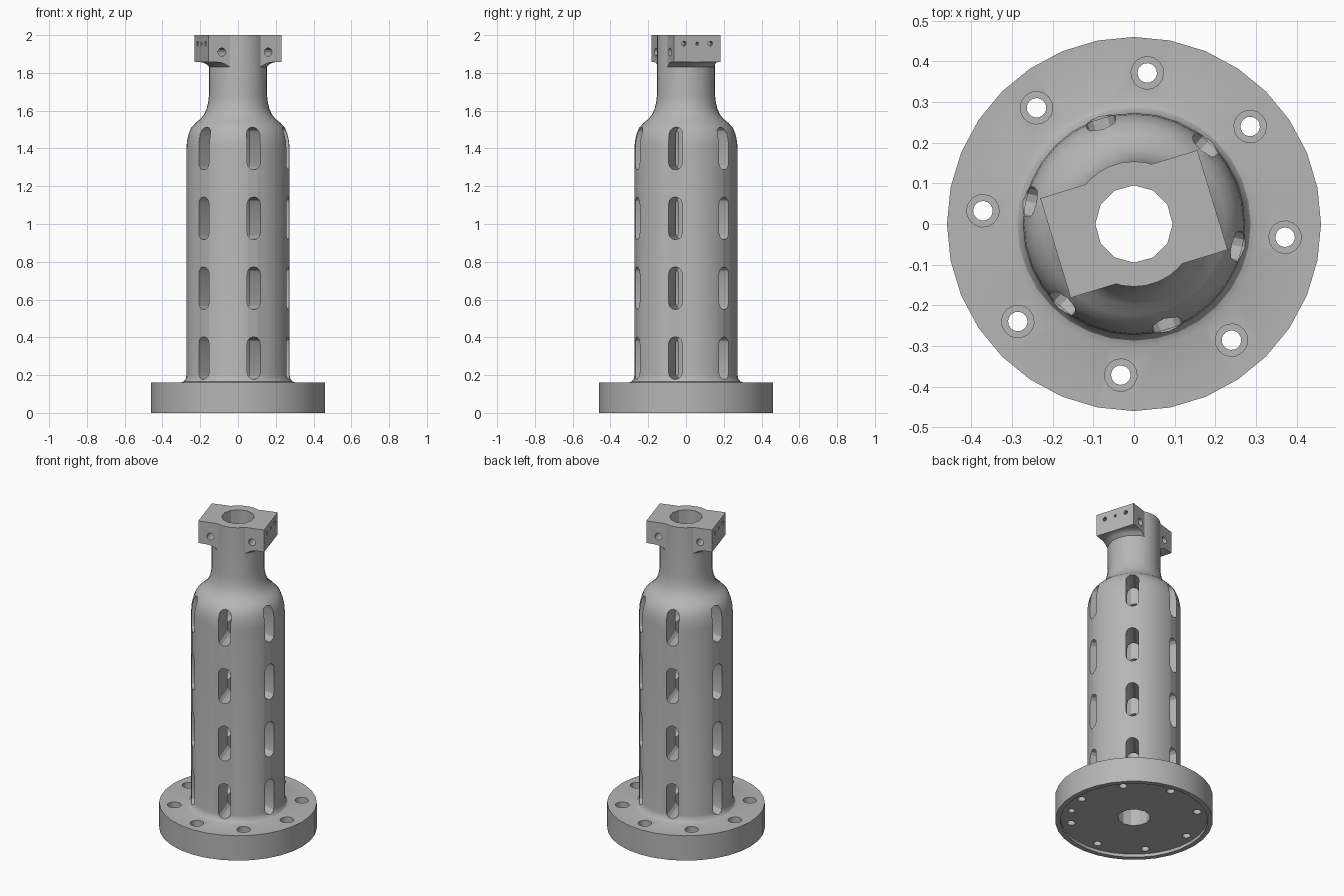
import bpy, bmesh
from math import radians, cos, sin, pi
from mathutils import Matrix

cube = bpy.data.objects.get("Cube")
if cube:
    bpy.data.objects.remove(cube, do_unlink=True)

metal = bpy.data.materials.new("satin_grey_metal")
metal.use_nodes = True
grey = (0.47, 0.47, 0.47, 1)
metal.diffuse_color = grey
for node in metal.node_tree.nodes:
    if node.type == 'BSDF_PRINCIPLED':
        node.inputs["Base Color"].default_value = grey


def turn_z(deg):
    return Matrix.Rotation(radians(deg), 4, 'Z')


def loft(bm, rings, matrix):
    """Skin a list of equal point rings and cap both ends."""
    rows = [[bm.verts.new(matrix @ Matrix.Translation(p).to_translation()) for p in ring] for ring in rings]
    n = len(rows[0])
    for a, b in zip(rows, rows[1:]):
        for i in range(n):
            j = (i + 1) % n
            bm.faces.new((a[i], a[j], b[j], b[i]))
    bm.faces.new(rows[0][::-1])
    bm.faces.new(rows[-1])


def lathe(bm, profile, sides, matrix=Matrix()):
    """Turn a (radius, height) profile around z."""
    loft(bm, [[(r * cos(2 * pi * i / sides), r * sin(2 * pi * i / sides), z)
               for i in range(sides)] for r, z in profile], matrix)


def box(bm, half_x, half_y, z0, z1, matrix=Matrix()):
    loft(bm, [[(-half_x, -half_y, z), (half_x, -half_y, z),
               (half_x, half_y, z), (-half_x, half_y, z)] for z in (z0, z1)], matrix)


def make(name, bm):
    bmesh.ops.recalc_face_normals(bm, faces=bm.faces)
    mesh = bpy.data.meshes.new(name)
    bm.to_mesh(mesh)
    bm.free()
    mesh.materials.append(metal)
    ob = bpy.data.objects.new(name, mesh)
    bpy.context.collection.objects.link(ob)
    return ob


def combine(target, tool, operation):
    """Apply a boolean and discard the tool."""
    tool.hide_render = True
    mod = target.modifiers.new(operation.lower(), 'BOOLEAN')
    mod.operation, mod.object, mod.solver = operation, tool, 'EXACT'
    bpy.context.view_layer.objects.active = target
    bpy.ops.object.modifier_apply(modifier=mod.name)
    bpy.data.objects.remove(tool, do_unlink=True)


# Flange, barrel, shoulder and neck turned as one solid
bm = bmesh.new()
lathe(bm, [(0.43, 0.02), (0.43, 0), (0.46, 0), (0.46, 0.16), (0.305, 0.16),
           (0.287, 0.167), (0.277, 0.18), (0.273, 0.20), (0.273, 1.40),
           (0.27, 1.44), (0.262, 1.475), (0.248, 1.51), (0.225, 1.535),
           (0.2, 1.555), (0.18, 1.58), (0.166, 1.61), (0.158, 1.645),
           (0.154, 1.68), (0.154, 2.05)], 32)
body = make("flanged_barrel", bm)

# Clamp block at the top, with a flared underside
TILT = 17
bm = bmesh.new()
box(bm, 0.202, 0.128, 1.8, 2.04, turn_z(TILT))
block = make("clamp_block", bm)
bm = bmesh.new()
lathe(bm, [(0.14, 1.822), (0.155, 1.833), (0.168, 1.846), (0.185, 1.855),
           (0.21, 1.858), (0.3, 1.86), (0.3, 2.06)], 32)
combine(block, make("block_flare", bm), 'INTERSECT')
combine(body, block, 'UNION')

# Level the top
bm = bmesh.new()
box(bm, 0.5, 0.5, 2.0, 2.2)
combine(body, make("top_trim", bm), 'DIFFERENCE')

# Bore through the whole length
bm = bmesh.new()
lathe(bm, [(0.095, -0.1), (0.095, 2.2)], 12)
combine(body, make("bore_cutter", bm), 'DIFFERENCE')

# Four rows of six rounded slots
bm = bmesh.new()
half_w, straight = 0.037, 0.076
outline = []
for k in range(14):
    a = pi * (k if k < 7 else k - 1) / 6
    outline.append((half_w * cos(a), half_w * sin(a) + (straight if k < 7 else -straight)))
for row in range(4):
    for k in range(6):
        z = 0.29 + 0.37 * row
        loft(bm, [[(r, y, z + h) for y, h in outline] for r in (0.07, 0.4)],
             turn_z(-12 + 60 * k))
combine(body, make("slot_cutter", bm), 'DIFFERENCE')

# Counterbored flange holes and one locating hole underneath
bm = bmesh.new()
for k in range(8):
    lathe(bm, [(0.024, -0.05), (0.024, 0.09), (0.04, 0.09), (0.04, 0.2)], 16,
          turn_z(-5 + 45 * k) @ Matrix.Translation((0.373, 0, 0)))
lathe(bm, [(0.02, -0.05), (0.02, 0.07)], 12,
      turn_z(-28) @ Matrix.Translation((0.373, 0, 0)))
combine(body, make("flange_hole_cutter", bm), 'DIFFERENCE')

# Clamp block holes: cross holes, then small blind holes in both ends
bm = bmesh.new()
for side in (-1, 1):
    lathe(bm, [(0.022, -0.3), (0.022, 0.3)], 12,
          turn_z(TILT) @ Matrix.Translation((0.128 * side, 0, 1.91))
          @ Matrix.Rotation(pi / 2, 4, 'X'))
    for t, r in ((-0.073, 0.013), (0, 0.008), (0.073, 0.013)):
        lathe(bm, [(r, 0.165), (r, 0.25)], 10,
              turn_z(TILT) @ Matrix.Translation((0, t, 1.955))
              @ Matrix.Rotation(side * pi / 2, 4, 'Y'))
combine(body, make("block_hole_cutter", bm), 'DIFFERENCE')

# Smooth turned surfaces, crisp edges
bpy.ops.object.select_all(action='DESELECT')
body.select_set(True)
bpy.context.view_layer.objects.active = body
bpy.ops.object.shade_smooth_by_angle(angle=radians(28))
